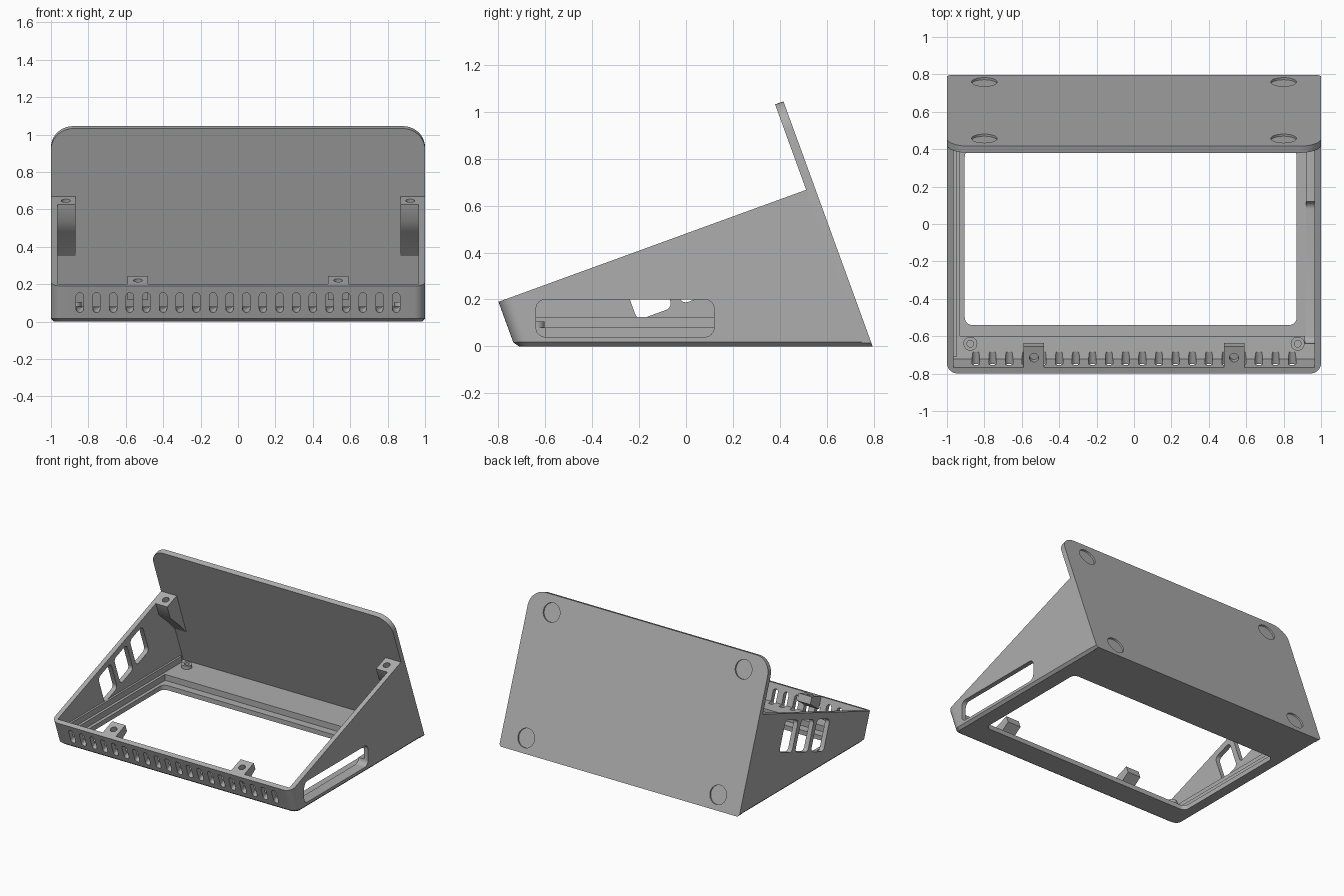
import bpy, bmesh, math
from mathutils import Matrix, Vector

if "Cube" in bpy.data.objects:
    bpy.data.objects.remove(bpy.data.objects["Cube"])

TILT = math.radians(20)
C, S = math.cos(TILT), math.sin(TILT)
RIM = Vector((0, -0.8, 0.19))            # front top edge of the case
SLOPE = Matrix.Translation(RIM) @ Matrix.Rotation(TILT, 4, 'X')
FLAT = Matrix.Identity(4)
WALL, FLOOR, INNER, OUTER = 0.035, 0.08, 1.397, 1.435

gray = bpy.data.materials.new("matte gray")
gray.use_nodes = True
gray.diffuse_color = (0.42, 0.42, 0.42, 1)
gray.node_tree.nodes["Principled BSDF"].inputs["Base Color"].default_value = gray.diffuse_color


def at(s, t):
    """Point (y, z) from distances along and above the sloping rim."""
    p = SLOPE @ Vector((0, s, t))
    return p.y, p.z


def ground(s, z=0.0):
    """Point (y, z) at height z on the line square to the rim at s."""
    return at(s, (z - RIM.z - s * S) / C)


def finish(bm, name):
    bmesh.ops.recalc_face_normals(bm, faces=bm.faces)
    mesh = bpy.data.meshes.new(name)
    bm.to_mesh(mesh)
    bm.free()
    ob = bpy.data.objects.new(name, mesh)
    bpy.context.collection.objects.link(ob)
    return ob


def bevel(bm, test, offset, segments):
    edges = [e for e in bm.edges if test(*[v.co for v in e.verts])]
    bmesh.ops.bevel(bm, geom=edges, offset=offset, segments=segments,
                    profile=0.5, affect='EDGES')


def prism_mesh(pts, x0, x1):
    bm = bmesh.new()
    face = bm.faces.new([bm.verts.new((x0, y, z)) for y, z in pts])
    out = bmesh.ops.extrude_face_region(bm, geom=[face])["geom"]
    bmesh.ops.translate(bm, vec=(x1 - x0, 0, 0),
                        verts=[g for g in out if isinstance(g, bmesh.types.BMVert)])
    return bm


def prism(name, pts, x0, x1):
    return finish(prism_mesh(pts, x0, x1), name)


def box(name, lo, hi, frame=FLAT, axis=0, radius=0, segments=6):
    """Box between two corners, with edges along one axis rounded."""
    lo, hi = Vector(lo), Vector(hi)
    bm = bmesh.new()
    bmesh.ops.create_cube(bm, size=1)
    bmesh.ops.scale(bm, vec=hi - lo, verts=bm.verts)
    if radius:
        bevel(bm, lambda a, b: abs((a - b)[axis]) > 0.99 * (hi - lo)[axis], radius, segments)
    bmesh.ops.translate(bm, vec=(lo + hi) / 2, verts=bm.verts)
    bmesh.ops.transform(bm, matrix=frame, verts=bm.verts)
    return finish(bm, name)


def cylinder(name, center, r, depth, frame=FLAT, along_y=False):
    turn = Matrix.Rotation(math.pi / 2, 4, 'X') if along_y else FLAT
    bm = bmesh.new()
    bmesh.ops.create_cone(bm, cap_ends=True, segments=32, radius1=r, radius2=r, depth=depth,
                          matrix=frame @ Matrix.Translation(center) @ turn)
    return finish(bm, name)


def cut(ob, *cutters):
    bpy.context.view_layer.objects.active = ob
    for c in cutters:
        c.hide_render = True
        mod = ob.modifiers.new("cut", 'BOOLEAN')
        mod.operation, mod.solver, mod.object = 'DIFFERENCE', 'EXACT', c
        bpy.ops.object.modifier_apply(modifier=mod.name)
        bpy.data.objects.remove(c)


parts = []

# Wedge case: rounded front corners and chamfered bottom edge
bm = prism_mesh([at(0, 0), ground(0), ground(INNER), at(INNER, 0)], -1, 1)
front = ground(0)[0] + 0.01
bevel(bm, lambda a, b: abs(a.x - b.x) < 0.01 and max(a.y, b.y) < front, 0.06, 8)
back = ground(INNER)[0] - 0.01
bevel(bm, lambda a, b: max(a.z, b.z) < 0.001 and min(a.y, b.y) < back, 0.018, 1)
case = finish(bm, "case")
parts.append(case)

# Hollow inside, screen recess and screen opening
X = 1 - WALL
cut(case,
    prism("cavity", [at(WALL, 0.1), ground(WALL, FLOOR), ground(1.6, FLOOR), at(1.6, 0.1)], -X, X),
    box("recess", (-0.93, -0.6, 0.035), (0.92, 0.46, 0.3)),
    box("opening", (-0.905, -0.54, -0.1), (0.87, 0.4, 0.3), axis=2, radius=0.04))

# Side slot on one wall, three sloped windows on the other
cut(case, box("slot", (0.915, -0.64, 0.04), (1.1, 0.12, 0.2), axis=0, radius=0.04))
for i in range(3):
    s, t = 0.53 + 0.2 * i, -0.277
    cut(case, box("window", (-1.1, s, t), (-0.94, s + 0.16, t + 0.23),
                  SLOPE, axis=0, radius=0.03))

# Row of front vents
for i in range(20):
    x = (i - 9.5) * 0.089
    cut(case, box("vent", (x - 0.02, -0.05, -0.15), (x + 0.02, 0.07, -0.038),
                  SLOPE, axis=1, radius=0.0195, segments=5))

# Back plate with rounded top corners and four shallow foot recesses
TOP = 0.388
bm = prism_mesh([ground(OUTER), ground(INNER), at(INNER, TOP), at(OUTER, TOP)], -1, 1)
bevel(bm, lambda a, b: abs(a.x - b.x) < 0.01 and min(a.z, b.z) > 1, 0.12, 10)
bevel(bm, lambda a, b: abs(a.x - b.x) < 0.01 and max(a.z, b.z) < 0.001, 0.015, 1)
plate = finish(bm, "back_plate")
parts.append(plate)
for x in (-0.8, 0.8):
    for t in (-0.617, 0.266):
        cut(plate, cylinder("foot_recess", (x, OUTER, t), 0.068, 0.024, SLOPE, True))

# Inner ledge along the windowed wall
parts.append(box("side_ledge", (-X - 0.005, -0.71, 0.05), (-0.95, 0.69, 0.125)))

for side, label in ((1, "left"), (-1, "right")):
    # Front screw tabs
    x = 0.535 * side
    tab = prism(label + "_front_tab",
                [at(0.03, 0), at(0.155, 0), at(0.155, -0.055), at(0.03, -0.09)],
                x - 0.055, x + 0.055)
    cut(tab, cylinder("tab_hole", (x, 0.09, 0), 0.024, 0.08, SLOPE))
    # Rear screw posts with tapering support
    x0, x1 = sorted((0.87 * side, (X + 0.002) * side))
    post = prism(label + "_rear_post",
                 [at(1.277, 0), at(INNER, 0), ground(INNER, 0.35), (0.56, 0.42),
                  (0.49, 0.48), ground(1.277, 0.53)], x0, x1)
    cut(post, cylinder("post_hole", (0.92 * side, 1.335, 0), 0.024, 0.1, SLOPE))
    parts += [tab, post]
    # Floor standoffs
    for y, end in ((-0.64, "front"), (0.64, "rear")):
        peg = cylinder(f"{label}_{end}_standoff", (0.875 * side, y, 0.085), 0.037, 0.04)
        cut(peg, cylinder("peg_hole", (0.875 * side, y, 0.1), 0.018, 0.04))
        parts.append(peg)

# Colour and shading
for ob in parts:
    ob.data.materials.clear()
    ob.data.materials.append(gray)
    for p in ob.data.polygons:
        p.material_index = 0
    bpy.ops.object.select_all(action='DESELECT')
    ob.select_set(True)
    bpy.context.view_layer.objects.active = ob
    bpy.ops.object.shade_smooth_by_angle(angle=math.radians(30))
